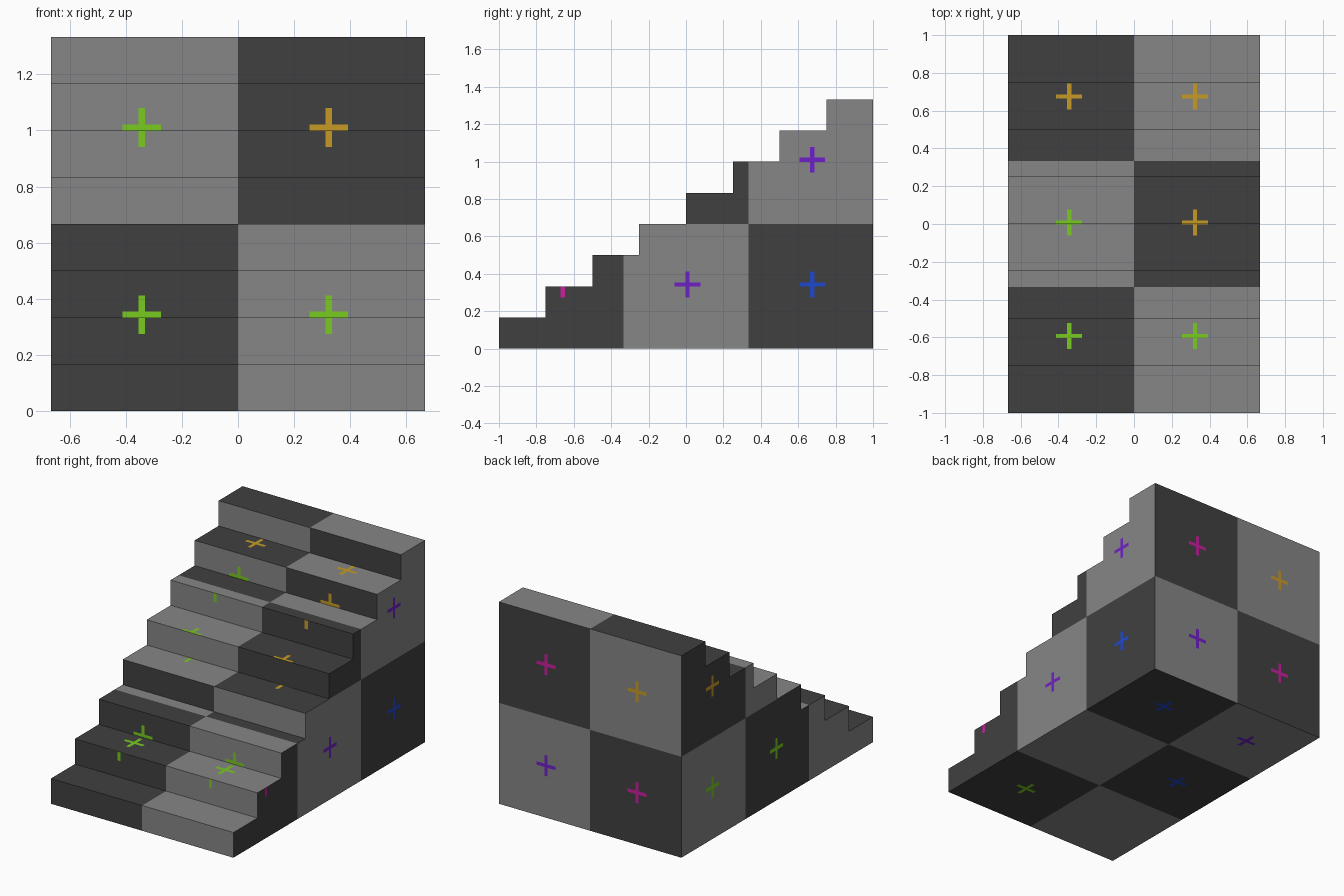
import bpy, bmesh
from mathutils import Vector

if "Cube" in bpy.data.objects:
    bpy.data.objects.remove(bpy.data.objects["Cube"])

STEPS, HALF_W, RUN, RISE, CELL = 8, 2 / 3, 0.25, 1 / 6, 2 / 3
LONG, THIN = 0.069, 0.0115          # half length and half width of the cross bars


def lin(c):
    c /= 255
    return c / 12.92 if c <= 0.04045 else ((c + 0.055) / 1.055) ** 2.4


COLOURS = {"dark_grey": (64, 64, 64), "light_grey": (134, 134, 134),
           "green": (120, 202, 32), "orange": (198, 154, 36),
           "purple": (112, 32, 200), "blue": (32, 72, 204), "magenta": (202, 30, 160)}
NAMES = list(COLOURS)

# Cross colour for each face direction and checker cell (axes in x, y, z order)
MARKS = {
    "-y": {(0, 0): "green", (1, 0): "green", (0, 1): "green", (1, 1): "orange"},
    "+y": {(0, 0): "magenta", (1, 0): "purple", (0, 1): "orange", (1, 1): "magenta"},
    "+x": {(0, 0): "magenta", (1, 0): "purple", (2, 0): "blue", (2, 1): "purple"},
    "-x": {(1, 0): "green", (2, 0): "green", (2, 1): "orange"},
    "+z": {(0, 0): "green", (1, 0): "green", (0, 1): "green", (1, 1): "orange",
           (0, 2): "orange", (1, 2): "orange"},
    "-z": {(1, 0): "green", (0, 1): "blue", (1, 2): "blue", (0, 2): "purple"},
}
ORIGIN = (-HALF_W, -1, 0)
SHIFT = (-0.01, 0.008, 0.01)


def centre(axis, i, side):
    if side == "+z" and axis == 1 and i == 0:
        return -0.593               # front row of crosses on the treads
    return ORIGIN[axis] + CELL * (i + 0.5) + SHIFT[axis]


# Staircase block from quads
bm = bmesh.new()


def quad(*pts):
    bm.faces.new([bm.verts.new(p) for p in pts])


W = HALF_W
for i in range(STEPS):
    y0, y1 = -1 + i * RUN, -1 + (i + 1) * RUN
    z0, z1 = i * RISE, (i + 1) * RISE
    quad((-W, y0, z0), (W, y0, z0), (W, y0, z1), (-W, y0, z1))      # riser
    quad((-W, y0, z1), (W, y0, z1), (W, y1, z1), (-W, y1, z1))      # tread
    quad((-W, y0, 0), (-W, y1, 0), (W, y1, 0), (W, y0, 0))          # underside
    quad((W, 1, z0), (-W, 1, z0), (-W, 1, z1), (W, 1, z1))          # back
    for j in range(i + 1):                                          # both sides
        a, b = j * RISE, (j + 1) * RISE
        quad((W, y0, a), (W, y1, a), (W, y1, b), (W, y0, b))
        quad((-W, y1, a), (-W, y0, a), (-W, y0, b), (-W, y1, b))
bmesh.ops.remove_doubles(bm, verts=bm.verts, dist=1e-5)
bmesh.ops.recalc_face_normals(bm, faces=bm.faces)

# Cut along the checker borders and the edges of the crosses
cuts = {(0, 0.0), (1, -1 / 3), (1, 1 / 3), (2, 2 / 3)}
for side, cells in MARKS.items():
    axes = [k for k in range(3) if "xyz"[k] != side[1]]
    for cell in cells:
        for axis, i in zip(axes, cell):
            c = centre(axis, i, side)
            cuts |= {(axis, round(c + d, 5)) for d in (-LONG, -THIN, THIN, LONG)}
for axis, pos in sorted(cuts):
    n = Vector((0, 0, 0))
    n[axis] = 1
    bmesh.ops.bisect_plane(bm, geom=bm.verts[:] + bm.edges[:] + bm.faces[:],
                           dist=1e-6, plane_co=n * pos, plane_no=n)

# Colour each face by direction, checker cell and cross
bm.normal_update()
for f in bm.faces:
    k = max(range(3), key=lambda a: abs(f.normal[a]))
    side = ("+" if f.normal[k] > 0 else "-") + "xyz"[k]
    axes = [a for a in range(3) if a != k]
    p = f.calc_center_median()
    cell = tuple(min(int((p[a] - ORIGIN[a]) / CELL), 2 if a == 1 else 1) for a in axes)
    light = (sum(cell) % 2 == 1) != (side in ("-x", "-z"))
    name = "light_grey" if light else "dark_grey"
    for mark, colour in MARKS[side].items():
        d = sorted(abs(p[a] - centre(a, i, side)) for a, i in zip(axes, mark))
        if d[0] < THIN and d[1] < LONG:
            name = colour
    f.material_index = NAMES.index(name)

mesh = bpy.data.meshes.new("staircase")
bm.to_mesh(mesh)
bm.free()
for name, rgb in COLOURS.items():
    m = bpy.data.materials.new(name)
    m.diffuse_color = (*map(lin, rgb), 1)
    m.use_nodes = True
    m.node_tree.nodes["Principled BSDF"].inputs["Base Color"].default_value = m.diffuse_color
    mesh.materials.append(m)
bpy.context.collection.objects.link(bpy.data.objects.new("staircase", mesh))
